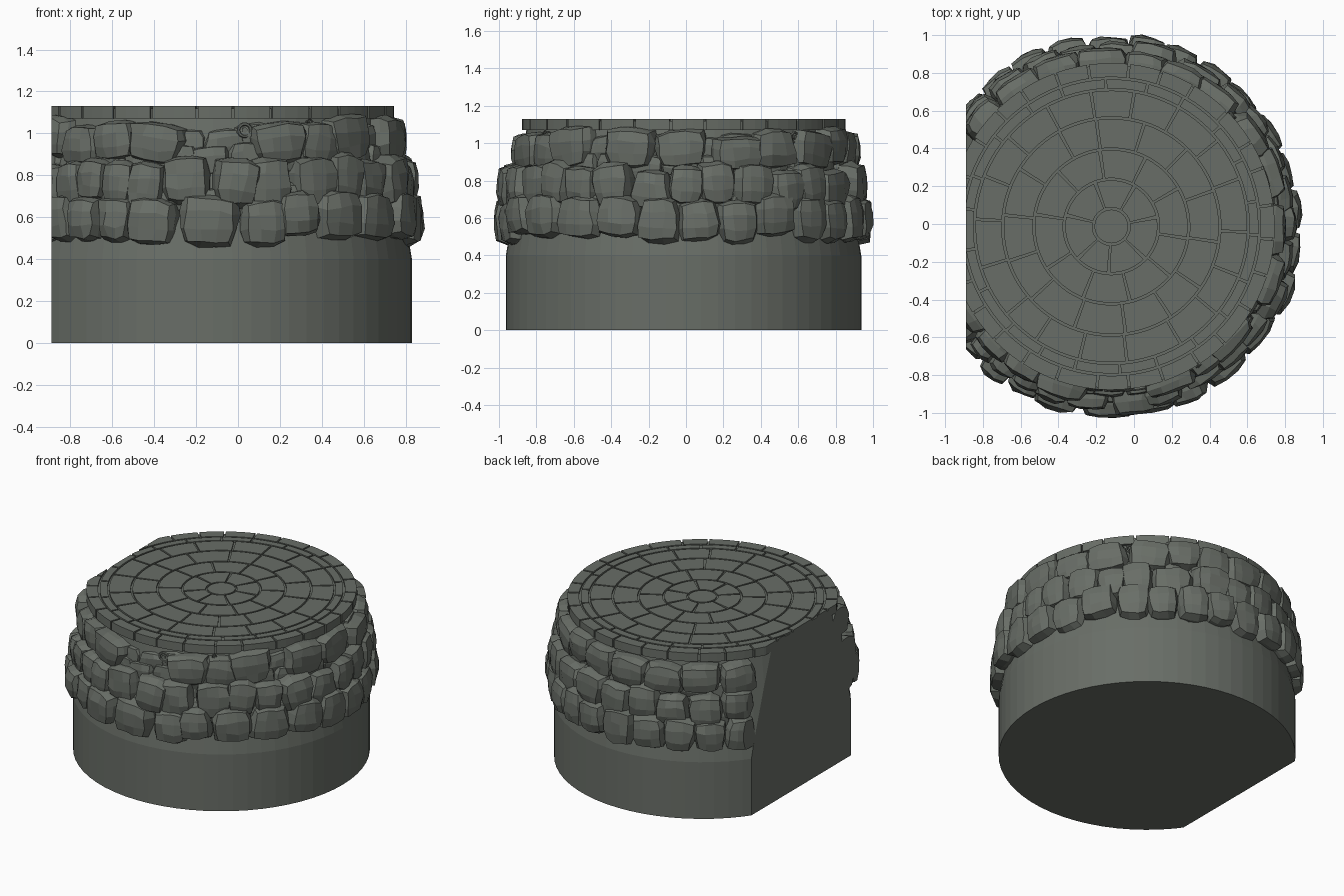
import bpy, bmesh, math, random
from mathutils import Vector, Matrix

random.seed(4)
if "Cube" in bpy.data.objects:
    bpy.data.objects.remove(bpy.data.objects["Cube"])

CX, CY, CUT_X = -0.12, -0.013, -0.89

stone_grey = bpy.data.materials.new("grey_green_stone")
COLOUR = (0.14, 0.155, 0.135, 1)
stone_grey.diffuse_color = COLOUR
stone_grey.use_nodes = True
stone_grey.node_tree.nodes["Principled BSDF"].inputs["Base Color"].default_value = COLOUR


def polar(r, a, z):
    """Point on a circle; angle 0 faces the front, positive turns to +x."""
    return Vector((CX + r * math.sin(a), CY - r * math.cos(a), z))


def finish(name, bm):
    """Slice the part at the flat side, cap it and make an object."""
    cut = bmesh.ops.bisect_plane(bm, geom=bm.verts[:] + bm.edges[:] + bm.faces[:], dist=1e-5,
                                 plane_co=(CUT_X, 0, 0), plane_no=(-1, 0, 0), clear_outer=True)
    edges = [g for g in cut["geom_cut"] if isinstance(g, bmesh.types.BMEdge)]
    if edges:
        bmesh.ops.holes_fill(bm, edges=edges, sides=0)
    bmesh.ops.recalc_face_normals(bm, faces=bm.faces[:])
    mesh = bpy.data.meshes.new(name)
    bm.to_mesh(mesh)
    bm.free()
    mesh.materials.append(stone_grey)
    obj = bpy.data.objects.new(name, mesh)
    bpy.context.collection.objects.link(obj)


def lathe(name, profile, segments=64):
    """Closed solid turned from (radius, height) pairs."""
    bm = bmesh.new()
    rings = [[bm.verts.new(polar(r, math.tau * i / segments, z)) for i in range(segments)]
             for r, z in profile]
    for low, high in zip(rings, rings[1:]):
        for i in range(segments):
            j = (i + 1) % segments
            bm.faces.new((low[i], low[j], high[j], high[i]))
    bm.faces.new(rings[0])
    bm.faces.new(rings[-1])
    finish(name, bm)


def add_wedge(bm, r0, r1, a0, a1, z0, z1):
    """Curved paving block between two radii and two angles."""
    n = max(2, math.ceil((a1 - a0) / 0.08))
    arc = [a0 + (a1 - a0) * i / n for i in range(n + 1)]
    outline = [(r1, a) for a in arc] + [(r0, a) for a in reversed(arc)]
    low = [bm.verts.new(polar(r, a, z0)) for r, a in outline]
    high = [bm.verts.new(polar(r, a, z1)) for r, a in outline]
    bm.faces.new(low)
    bm.faces.new(high)
    for i in range(len(low)):
        j = (i + 1) % len(low)
        bm.faces.new((low[i], low[j], high[j], high[i]))


def rounded_block():
    """Points and faces of a cube with nine panels a side, pulled towards a ball."""
    bm = bmesh.new()
    bmesh.ops.create_cube(bm, size=2)
    bmesh.ops.subdivide_edges(bm, edges=bm.edges[:], cuts=2, use_grid_fill=True)
    bm.verts.index_update()
    points = [v.co.lerp(v.co.normalized() * 1.1, 0.62) for v in bm.verts]
    faces = [[v.index for v in f.verts] for f in bm.faces]
    bm.free()
    return points, faces


BLOCK_POINTS, BLOCK_FACES = rounded_block()


def add_stone(bm, angle, radius, z, width, height, depth):
    """Rough chiselled boulder set in the wall."""
    turn = Matrix.Rotation(angle, 3, "Z") @ Matrix.Rotation(random.uniform(-0.13, 0.13), 3, "Y")
    size = Vector((width / 2, depth / 2, height / 2))
    lean = random.uniform(-0.15, 0.15)
    centre = polar(radius, angle, z)
    verts = []
    for point in BLOCK_POINTS:
        p = Vector([c + random.uniform(-0.07, 0.07) for c in point])
        p.x *= 1 + lean * p.z
        verts.append(bm.verts.new(centre + turn @ (p * size)))
    for face in BLOCK_FACES:
        bm.faces.new([verts[i] for i in face])


# Plain foundation drum and the tapering wall behind the boulders
lathe("foundation_drum", [(0.95, 0), (0.95, 0.4)])
lathe("inner_wall", [(0.95, 0.4), (0.93, 0.52), (0.875, 0.85), (0.84, 1.075)])

# Paved top: a bed disc with separate blocks in rings
lathe("paving_bed", [(0.855, 1.07), (0.855, 1.118)], 96)
GAP = 0.006
RINGS = [(0.095, 0.25, 7, 0.0), (0.25, 0.41, 10, 0.2), (0.41, 0.575, 14, 0.1),
         (0.575, 0.725, 18, 0.15), (0.725, 0.785, 22, 0.05), (0.785, 0.871, 28, 0.12)]
for k, (inner, outer, count, offset) in enumerate(RINGS):
    bm = bmesh.new()
    half = GAP / (inner + outer)
    step = math.tau / count
    joints = [offset + step * (i + random.uniform(-0.12, 0.12)) for i in range(count)]
    for a, b in zip(joints, joints[1:] + [joints[0] + math.tau]):
        add_wedge(bm, inner + GAP, outer - GAP, a + 2 * half, b - 2 * half, 1.07, 1.13)
    finish(f"paving_ring_{k + 1}", bm)
lathe("paving_centre", [(0.089, 1.07), (0.089, 1.13)], 32)

# Three rows of boulders, spaced by angle in degrees
ROWS = {
    "lower_boulders": (0.592, 0.915, 0.23, 0.19,
                       [-58, -49, -39, -29, -18, -1, 15, 25, 39, 54, 69, 82, 95, 108, 121,
                        135, 146, 158, 169, 181, 194, 206, 218, 230]),
    "middle_boulders": (0.765, 0.89, 0.22, 0.18,
                        [-56, -46, -38, -29, -20, -8, 7, 17, 32, 43, 54, 66, 79, 91, 101, 114,
                         126, 136, 150, 166, 178, 191, 203, 216, 229]),
    "upper_boulders": (0.965, 0.85, 0.2, 0.17,
                       [-58, -45, -32, -18, 21, 35, 47, 71, 89, 109, 123, 141, 155, 168, 183,
                        199, 214, 230]),
}
for name, (z, radius, height, depth, angles) in ROWS.items():
    bm = bmesh.new()
    for i, a in enumerate(angles):
        before = a - angles[i - 1] if i else 11
        after = angles[i + 1] - a if i + 1 < len(angles) else 11
        width = min(0.27, max(0.16, math.radians(before + after) / 2 * 0.98))
        add_stone(bm, math.radians(a), radius + random.uniform(-0.015, 0.015),
                  z + random.uniform(-0.025, 0.025), width,
                  height * random.uniform(0.92, 1.12), depth * random.uniform(0.95, 1.1))
    finish(name, bm)

# Recessed filler stones showing between the rows
bm = bmesh.new()
for z, radius in ((0.68, 0.87), (0.87, 0.835), (0.97, 0.81)):
    for i in range(24):
        add_stone(bm, math.radians(-60 + 12.3 * i + random.uniform(-3, 3)), radius,
                  z + random.uniform(-0.02, 0.02), 0.2, 0.14, 0.13)
finish("filler_stones", bm)

# Small ring fittings just under the paving
for i, (a, z, r) in enumerate(((10, 1.015, 0.03), (32, 1.055, 0.013), (133, 1.03, 0.025))):
    angle = math.radians(a)
    bpy.ops.mesh.primitive_torus_add(major_radius=r, minor_radius=r * 0.28, major_segments=14,
                                     minor_segments=6, location=polar(0.872, angle, z),
                                     rotation=(math.pi / 2, 0, angle))
    ring = bpy.context.object
    ring.name = f"ring_fitting_{i + 1}"
    ring.data.materials.append(stone_grey)
    bpy.ops.mesh.primitive_cylinder_add(vertices=10, radius=r * 0.45, depth=0.08,
                                        location=polar(0.84, angle, z),
                                        rotation=(math.pi / 2, 0, angle))
    pin = bpy.context.object
    pin.name = f"ring_pin_{i + 1}"
    pin.data.materials.append(stone_grey)
